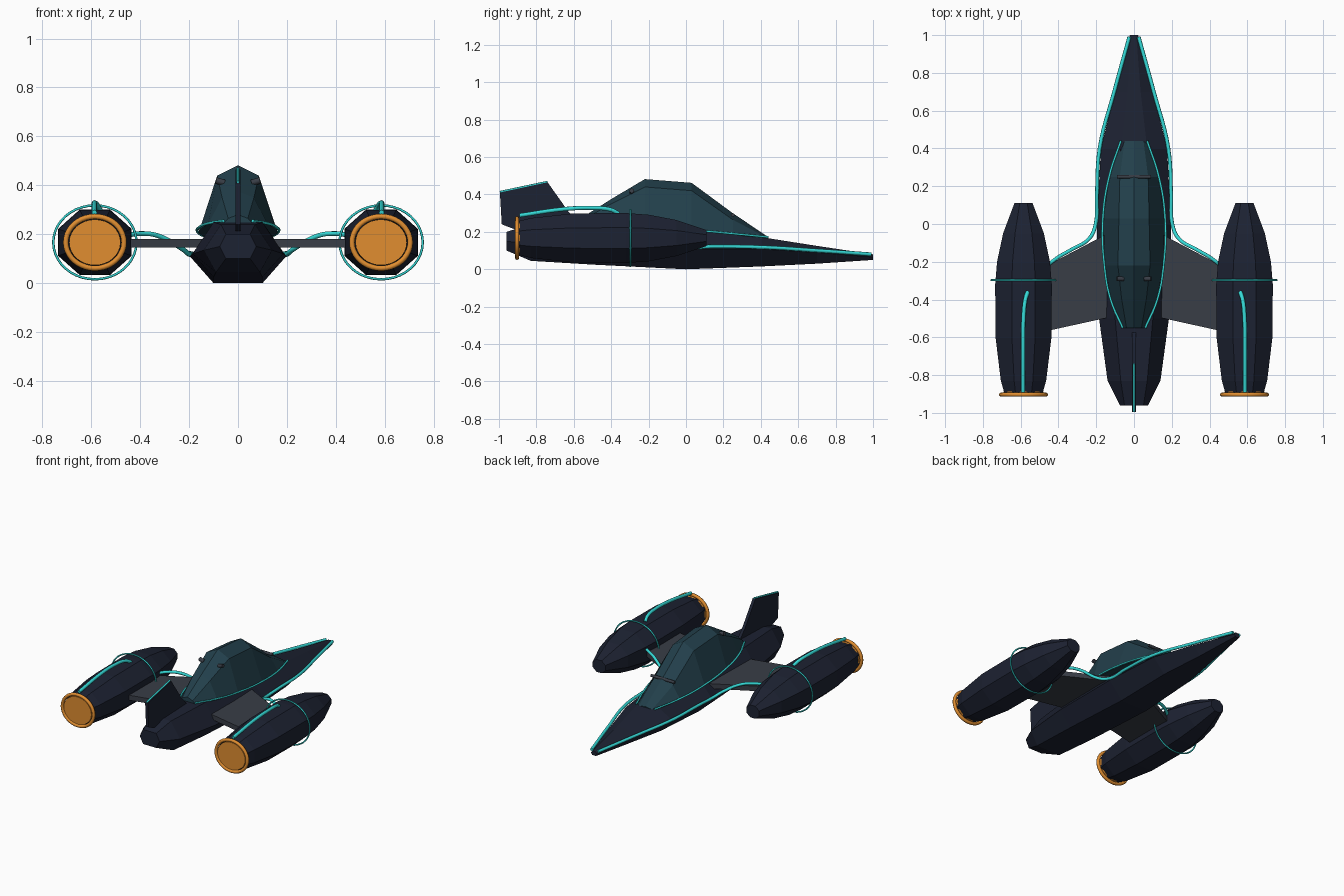
import bpy, bmesh, math
from mathutils import Vector

if "Cube" in bpy.data.objects:
    bpy.data.objects.remove(bpy.data.objects["Cube"])


def material(name, rgb):
    m = bpy.data.materials.new(name)
    m.diffuse_color = (*rgb, 1)
    m.use_nodes = True
    m.node_tree.nodes["Principled BSDF"].inputs["Base Color"].default_value = m.diffuse_color
    return m


HULL = material("dark_hull", (0.012, 0.016, 0.032))
GLASS = material("teal_glass", (0.016, 0.05, 0.07))
GLOW = material("cyan_trim", (0.035, 0.7, 0.68))
ORANGE = material("orange_glow", (0.75, 0.27, 0.03))
PLATE = material("plate_grey", (0.04, 0.047, 0.062))


def finish(name, bm, mat, smooth=False):
    bmesh.ops.recalc_face_normals(bm, faces=bm.faces)
    for f in bm.faces:
        f.smooth = smooth
    me = bpy.data.meshes.new(name)
    bm.to_mesh(me)
    bm.free()
    me.materials.append(mat)
    ob = bpy.data.objects.new(name, me)
    bpy.context.collection.objects.link(ob)
    return ob


def loft(name, rings, mat):
    """Skin a list of equal-length closed rings and cap both ends."""
    bm = bmesh.new()
    vs = [[bm.verts.new(p) for p in r] for r in rings]
    n = len(rings[0])
    for a, b in zip(vs, vs[1:]):
        for i in range(n):
            j = (i + 1) % n
            bm.faces.new((a[i], a[j], b[j], b[i]))
    bm.faces.new(vs[0])
    bm.faces.new(vs[-1])
    return finish(name, bm, mat)


def slab(name, outline, offset, mat):
    """Flat outline extruded by an offset vector."""
    o = Vector(offset)
    return loft(name, [outline, [Vector(p) + o for p in outline]], mat)


def tube(name, pts, radius, mat, smooth_path=True):
    cu = bpy.data.curves.new(name, 'CURVE')
    cu.dimensions = '3D'
    cu.bevel_depth = radius
    cu.bevel_resolution = 2
    cu.resolution_u = 6
    cu.use_fill_caps = True
    if smooth_path:
        sp = cu.splines.new('BEZIER')
        sp.bezier_points.add(len(pts) - 1)
        for bp, p in zip(sp.bezier_points, pts):
            bp.co = p
            bp.handle_left_type = bp.handle_right_type = 'AUTO'
    else:
        sp = cu.splines.new('POLY')
        sp.points.add(len(pts) - 1)
        for q, p in zip(sp.points, pts):
            q.co = (*p, 1)
    cu.materials.append(mat)
    ob = bpy.data.objects.new(name, cu)
    bpy.context.collection.objects.link(ob)
    return ob


def ring(name, center, rx, rz, minor, mat):
    """Elliptical hoop facing along y."""
    bm = bmesh.new()
    n, m = 40, 8
    cx, cy, cz = center
    vs = []
    for i in range(n):
        a = 2 * math.pi * i / n
        row = []
        for k in range(m):
            b = 2 * math.pi * k / m
            d = minor * math.cos(b)
            row.append(bm.verts.new((cx + (rx + d) * math.cos(a),
                                     cy + minor * math.sin(b),
                                     cz + (rz + d) * math.sin(a))))
        vs.append(row)
    for i in range(n):
        for k in range(m):
            a, b, l = vs[i], vs[(i + 1) % n], (k + 1) % m
            bm.faces.new((a[k], a[l], b[l], b[k]))
    return finish(name, bm, mat, True)


def oval(center, rx, rz, n, turn=0.0):
    cx, cy, cz = center
    return [(cx + rx * math.cos(2 * math.pi * (i + turn) / n), cy,
             cz + rz * math.sin(2 * math.pi * (i + turn) / n)) for i in range(n)]


# Fuselage: six-sided sections (y, bottom w, z, side w, z, top w, z)
hull = [(1.0, .015, .05, .022, .065, .012, .08),
        (.7, .05, .03, .10, .09, .035, .125),
        (.4, .09, .015, .175, .108, .07, .172),
        (0, .10, 0, .197, .11, .11, .215),
        (-.5, .10, .025, .185, .12, .10, .25),
        (-.83, .09, .045, .14, .135, .07, .24),
        (-.96, .05, .10, .075, .15, .05, .20)]
loft("fuselage", [[(-b, y, zb), (b, y, zb), (s, y, zs), (t, y, zt), (-t, y, zt), (-s, y, zs)]
                  for y, b, zb, s, zs, t, zt in hull], HULL)

# Canopy: (y, base w, z, shoulder w, z, ridge z)
canopy = [(.44, .068, .16, .05, .165, .172),
          (.25, .13, .185, .075, .265, .30),
          (.03, .163, .205, .08, .42, .462),
          (-.22, .155, .225, .085, .44, .482),
          (-.40, .122, .24, .065, .35, .375),
          (-.55, .06, .245, .04, .265, .28)]
loft("canopy", [[(-b, y, zb), (b, y, zb), (s, y, zs), (0, y, zt), (-s, y, zs)]
                for y, b, zb, s, zs, zt in canopy], GLASS)
tube("windshield_bar", [(-.09, .25, .29), (.09, .25, .29)], .01, PLATE, False)

# Tail fin with lit top edge
slab("tail_fin", [(-.01, -.55, .22), (-.01, -.63, .31), (-.01, -.74, .465), (-.01, -.995, .41),
                  (-.01, -.985, .24), (-.01, -.88, .20)], (.02, 0, 0), HULL)
tube("fin_trim", [(0, -.74, .467), (0, -.995, .413)], .006, GLOW, False)

# Mirrored parts
EX, EZ, SQ = .585, .167, .89
pod = [(.11, .048), (-.05, .108), (-.2, .14), (-.32, .15), (-.6, .148), (-.83, .12), (-.9, .10)]
for side, s in (("left", -1), ("right", 1)):
    # Wing plate
    slab(side + "_wing", [(s * .10, -.03, .146), (s * .50, -.24, .146),
                          (s * .50, -.575, .146), (s * .10, -.487, .146)], (0, 0, .034), PLATE)
    # Eight-sided engine pod
    k = 1 / math.cos(math.pi / 8)
    loft(side + "_engine", [oval((s * EX, y, EZ), r * k, r * k * SQ, 8, .5) for y, r in pod], HULL)
    # Nozzle disc and rings
    slab(side + "_nozzle_disc", oval((s * EX, -.908, EZ), .105, .105 * SQ, 32), (0, .02, 0), ORANGE)
    ring(side + "_nozzle_ring", (s * EX, -.903, EZ), .119, .106, .011, ORANGE)
    ring(side + "_engine_hoop", (s * EX, -.297, EZ), .170, .151, .005, GLOW)
    # Pipe along the top of the engine
    tube(side + "_engine_pipe", [(s * .563, -.36, .298), (s * .575, -.40, .318), (s * .585, -.50, .328),
                                 (s * .587, -.65, .322), (s * .587, -.89, .288)], .011, GLOW)
    # Hull edge line running on to the engine
    tube(side + "_edge_line", [(s * .025, .99, .08), (s * .105, .7, .1), (s * .182, .4, .118),
                               (s * .197, .15, .122), (s * .203, 0, .12), (s * .235, -.075, .145),
                               (s * .33, -.135, .195), (s * .40, -.175, .203), (s * .46, -.22, .195)], .01, GLOW)
    # Canopy seam
    tube(side + "_canopy_seam", [(s * .07, .44, .172), (s * .132, .25, .19), (s * .165, .03, .21),
                                 (s * .157, -.22, .229), (s * .124, -.40, .244), (s * .06, -.55, .255)], .006, GLOW)
    # Small canopy latch
    tube(side + "_canopy_latch", [(s * .055, -.29, .41), (s * .09, -.29, .42)], .013, PLATE, False)
